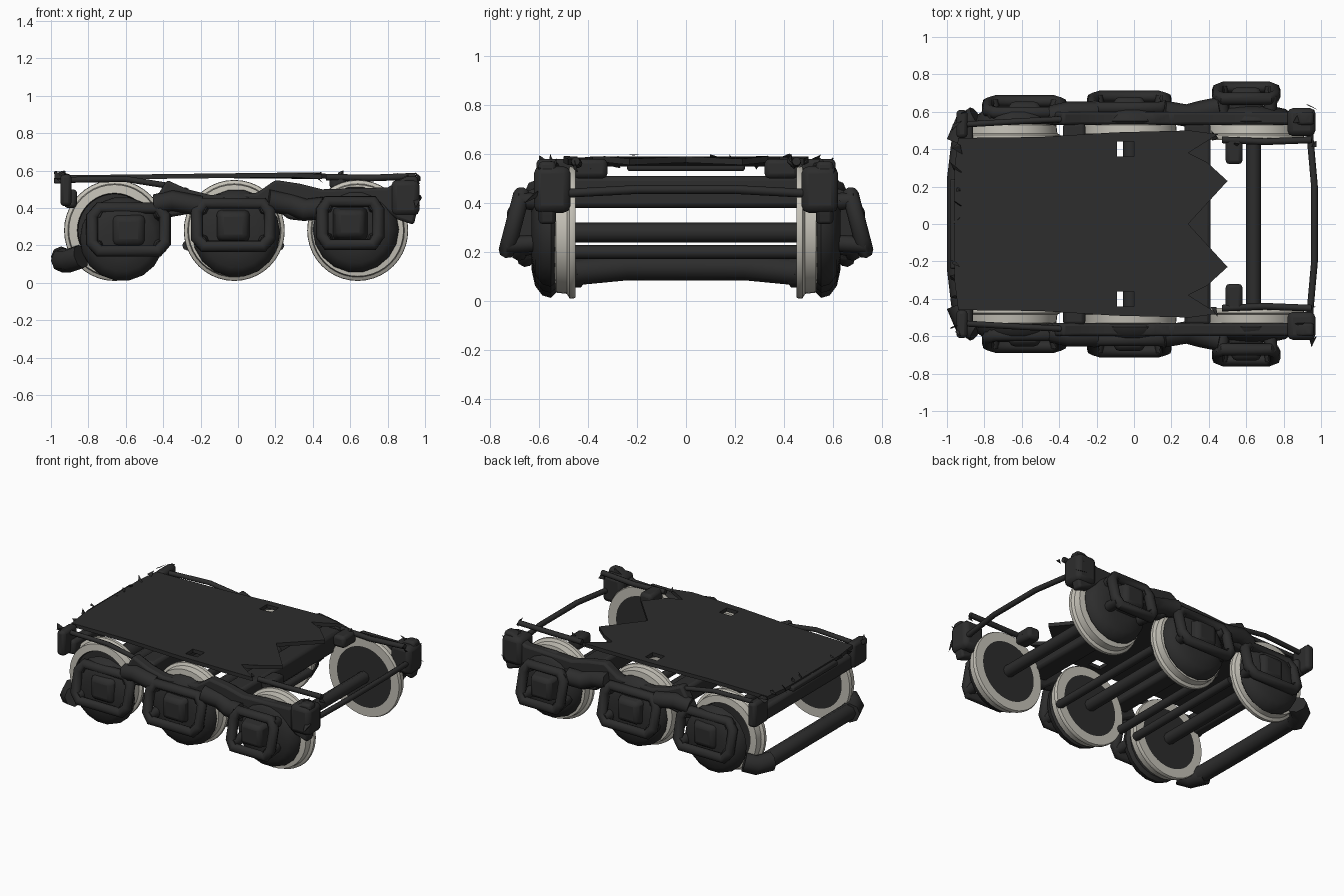
import bpy, bmesh, math, random
from mathutils import Vector

random.seed(4)
if "Cube" in bpy.data.objects:
    bpy.data.objects.remove(bpy.data.objects["Cube"], do_unlink=True)


def material(name, rgb):
    m = bpy.data.materials.new(name)
    m.use_nodes = True
    m.diffuse_color = (*rgb, 1)
    bsdf = m.node_tree.nodes["Principled BSDF"]
    bsdf.inputs["Base Color"].default_value = (*rgb, 1)
    bsdf.inputs["Roughness"].default_value = 0.8
    return m


DARK = material("dark iron", (0.026, 0.026, 0.026))
STEEL = material("pale steel", (0.55, 0.53, 0.47))


def finish(name, bm, mats=(DARK,), smooth=True, bevel=0):
    bmesh.ops.recalc_face_normals(bm, faces=bm.faces)
    me = bpy.data.meshes.new(name)
    bm.to_mesh(me)
    bm.free()
    for m in mats:
        me.materials.append(m)
    ob = bpy.data.objects.new(name, me)
    bpy.context.collection.objects.link(ob)
    bpy.ops.object.select_all(action="DESELECT")
    ob.select_set(True)
    bpy.context.view_layer.objects.active = ob
    if bevel:
        mod = ob.modifiers.new("Bevel", "BEVEL")
        mod.width, mod.segments = bevel, 2
    if smooth:
        bpy.ops.object.shade_smooth_by_angle(angle=math.radians(40))
    return ob


def prism(name, pts, lo, hi, place, **kw):
    """Extrude an outline from lo to hi; place maps (u, v, depth) to a point."""
    bm = bmesh.new()
    a = [bm.verts.new(place(u, v, lo)) for u, v in pts]
    b = [bm.verts.new(place(u, v, hi)) for u, v in pts]
    bm.faces.new(a)
    bm.faces.new(b)
    for i in range(len(pts)):
        j = (i + 1) % len(pts)
        bm.faces.new((a[i], a[j], b[j], b[i]))
    return finish(name, bm, **kw)


def box(name, x, y, z, bevel=0.02, taper=1):
    """Box from three ranges; taper shrinks the outer y face."""
    bm = bmesh.new()
    bmesh.ops.create_cube(bm, size=1)
    c = [(r[0] + r[1]) / 2 for r in (x, y, z)]
    d = [abs(r[1] - r[0]) for r in (x, y, z)]
    for v in bm.verts:
        k = taper if v.co.y * y[1] > 0 else 1
        v.co = Vector((c[0] + v.co.x * d[0] * k, c[1] + v.co.y * d[1],
                       c[2] + v.co.z * d[2] * k))
    return finish(name, bm, bevel=bevel)


def lathe(name, profile, x, z, s, steel_over=9, steps=40):
    """Turn a (radius, y) profile around a crosswise axle."""
    bm = bmesh.new()
    rings = []
    for r, y in profile:
        rings.append([bm.verts.new((x + r * math.cos(t), s * y, z + r * math.sin(t)))
                      for t in (2 * math.pi * k / steps for k in range(steps))])
    for (p, q), (ra, rb) in zip(zip(rings, rings[1:]), zip(profile, profile[1:])):
        for k in range(steps):
            n = (k + 1) % steps
            f = bm.faces.new((p[k], p[n], q[n], q[k]))
            f.material_index = int((ra[0] + rb[0]) / 2 > steel_over)
    bm.faces.new(rings[0])
    bm.faces.new(rings[-1])
    return finish(name, bm, mats=(DARK, STEEL))


def tube(name, pts, r, closed=False):
    cu = bpy.data.curves.new(name, "CURVE")
    cu.dimensions = "3D"
    cu.bevel_depth, cu.bevel_resolution, cu.use_fill_caps = r, 2, True
    sp = cu.splines.new("POLY")
    sp.points.add(len(pts) - 1)
    for p, co in zip(sp.points, pts):
        p.co = (*co, 1)
    sp.use_cyclic_u = closed
    cu.materials.append(DARK)
    ob = bpy.data.objects.new(name, cu)
    bpy.context.collection.objects.link(ob)
    bpy.ops.object.select_all(action="DESELECT")
    ob.select_set(True)
    bpy.context.view_layer.objects.active = ob
    bpy.ops.object.convert(target="MESH")
    bpy.ops.object.shade_smooth_by_angle(angle=math.radians(50))


def shards(name, spots):
    """Small torn triangular scraps."""
    bm = bmesh.new()
    for x, y, z in spots:
        c = Vector((x, y, z))
        vs = [bm.verts.new(c + Vector([random.uniform(-0.035, 0.035) for _ in "xyz"]))
              for _ in range(4)]
        for tri in ((0, 1, 2), (0, 1, 3), (0, 2, 3), (1, 2, 3)):
            bm.faces.new([vs[i] for i in tri])
    finish(name, bm, smooth=False)


# Wheelsets: axle, flanged wheels, outer covers and axle boxes
WHEEL = [(0.04, 0.45), (0.205, 0.45), (0.265, 0.45), (0.27, 0.46), (0.268, 0.475),
         (0.25, 0.485), (0.245, 0.53), (0.2, 0.535), (0.195, 0.52), (0.05, 0.52)]
AXLES = [("left", -0.66, (-0.62, 0.235, 0.225), (-0.78, -0.39), 0.685, 0.285),
         ("middle", -0.02, (-0.01, 0.265, 0.235), (-0.22, 0.17), 0.71, 0.31),
         ("right", 0.64, (0.63, 0.285, 0.23), (0.45, 0.75), 0.76, 0.32)]
for tag, ax, (cx, cz, cr), (x0, x1), out, bz in AXLES:
    tube(tag + "_axle", [(ax, -0.5, 0.28), (ax, 0.5, 0.28)], 0.04)
    for s in (1, -1):
        lathe(tag + "_wheel", WHEEL, ax, 0.28, s, steel_over=0.204)
        cover = [(cr - 0.02, 0.53), (cr, 0.55), (cr - 0.01, 0.585),
                 (cr - 0.05, 0.615), (cr - 0.12, 0.63)]
        lathe(tag + "_wheel_cover", cover, cx, cz, s, steps=18)
        # spring hoop standing off the cover, top leaning inward
        xm, hw = (x0 + x1) / 2, (x1 - x0) / 2
        hoop = [(1, -.6), (.8, -1), (-.8, -1), (-1, -.6), (-1, .6), (-.8, 1), (.8, 1), (1, .6)]
        tube(tag + "_spring_hoop",
             [(xm + u * hw, s * (out - 0.06 - 0.03 * v), bz + 0.115 * v) for u, v in hoop],
             0.034, closed=True)
        for u in (-0.9, 0.9):
            for v in (-0.8, 0.8):
                tube(tag + "_hoop_stay",
                     [(xm + u * hw, s * (out - 0.05 - 0.03 * v), bz + 0.115 * v),
                      (xm + u * hw * 0.9, s * 0.56, bz + 0.1 * v)], 0.035)
        box(tag + "_axle_box", (xm - 0.1, xm + 0.1), (s * 0.58, s * (out - 0.03)),
            (bz - 0.1, bz + 0.09), 0.025, taper=0.75)

# Side frames, dipping between the wheels
FRAME = [(-0.47, 0.40), (-0.38, 0.55), (-0.27, 0.50), (-0.15, 0.47), (0.1, 0.48),
         (0.2, 0.55), (0.33, 0.53), (0.45, 0.50), (0.8, 0.51), (0.9, 0.57),
         (0.96, 0.57), (0.97, 0.44), (0.94, 0.31), (0.85, 0.34), (0.75, 0.42),
         (0.45, 0.41), (0.36, 0.33), (0.27, 0.34), (0.18, 0.41), (-0.2, 0.38), (-0.37, 0.35)]
for s in (1, -1):
    prism("side_frame", FRAME, 0.53, 0.6, lambda u, v, d: (u, s * d, v), bevel=0.015)
    tube("frame_saddle_left", [(-0.44, s * 0.58, 0.42), (-0.35, s * 0.6, 0.44),
                               (-0.2, s * 0.6, 0.41)], 0.055)
    tube("frame_saddle_right", [(0.16, s * 0.6, 0.44), (0.28, s * 0.58, 0.42),
                                (0.36, s * 0.6, 0.39), (0.46, s * 0.62, 0.4)], 0.06)
    # corner brackets and lower bar ends
    box("right_corner_bracket", (0.82, 0.97), (s * 0.47, s * 0.62), (0.36, 0.55), 0.03)
    box("left_corner_bracket", (-0.95, -0.89), (s * 0.46, s * 0.61), (0.41, 0.58), 0.02)
    tube("left_top_rail", [(-0.94, s * 0.53, 0.55), (-0.6, s * 0.55, 0.555),
                           (-0.38, s * 0.56, 0.52)], 0.016)
    tube("right_top_rail", [(0.47, s * 0.45, 0.565), (0.7, s * 0.44, 0.56),
                            (0.95, s * 0.45, 0.57)], 0.018)
    box("deck_lug", (0.49, 0.58), (s * 0.32, s * 0.46), (0.5, 0.58), 0.02)
    tube("bar_end", [(-0.94, s * 0.43, 0.12), (-0.9, s * 0.53, 0.12),
                     (-0.84, s * 0.57, 0.14)], 0.065)
    shards("corner_scraps", [(x, s * y, z) for x, y, z in (
        (-0.95, 0.53, 0.58), (-0.93, 0.58, 0.56), (0.95, 0.44, 0.56), (0.94, 0.6, 0.52),
        (0.95, 0.63, 0.42), (0.88, 0.56, 0.57), (0.55, 0.4, 0.57), (0.42, 0.47, 0.57))])

# Cross members
tube("lower_crossbar", [(-0.92, -0.45, 0.12), (-0.945, -0.24, 0.14), (-0.945, 0.24, 0.14),
                        (-0.92, 0.45, 0.12)], 0.055)
tube("right_end_bar", [(0.94, -0.48, 0.44), (0.965, -0.2, 0.455), (0.965, 0.2, 0.455),
                       (0.94, 0.48, 0.44)], 0.018)
for name, x0, x1, z0, z1 in (("left_end_beam", -0.93, -0.86, 0.4, 0.5),
                             ("left_transom", -0.38, -0.26, 0.39, 0.51),
                             ("right_transom", 0.27, 0.41, 0.38, 0.51)):
    box(name, (x0, x1), (-0.54, 0.54), (z0, z1), 0.02)
for x in (-0.4, -0.27, 0.22):
    tube("brake_rod", [(x, -0.46, 0.2), (x, 0.46, 0.2)], 0.028)
box("left_end_flap", (-0.985, -0.9), (-0.24, 0.24), (0.53, 0.565), 0.01)

# Deck plate with torn right edge
HALF = [(0.29, 0), (0.5, 0.23), (0.39, 0.33), (0.29, 0.38), (0.45, 0.48), (0.3, 0.5),
        (-0.1, 0.49), (-0.5, 0.465), (-0.94, 0.46), (-0.96, 0.3)]
outline = HALF + [(x, -y) for x, y in reversed(HALF[1:])]
deck = prism("deck_plate", outline, 0.555, 0.58, lambda u, v, d: (u, v, d + 0.012 * (u + 0.5) * (u < 0.4)),
             smooth=False)
for s in (1, -1):
    cutter = box("deck_hole_cutter", (-0.09, 0.0), (s * 0.36, s * 0.44), (0.4, 0.8), 0)
    cutter.hide_render = True
    mod = deck.modifiers.new("Hole", "BOOLEAN")
    mod.operation, mod.object = "DIFFERENCE", cutter
    bpy.context.view_layer.objects.active = deck
    bpy.ops.object.modifier_apply(modifier=mod.name)
    bpy.data.objects.remove(cutter, do_unlink=True)
shards("edge_scraps", [(-0.95, y / 10, 0.57) for y in range(-4, 5)])
